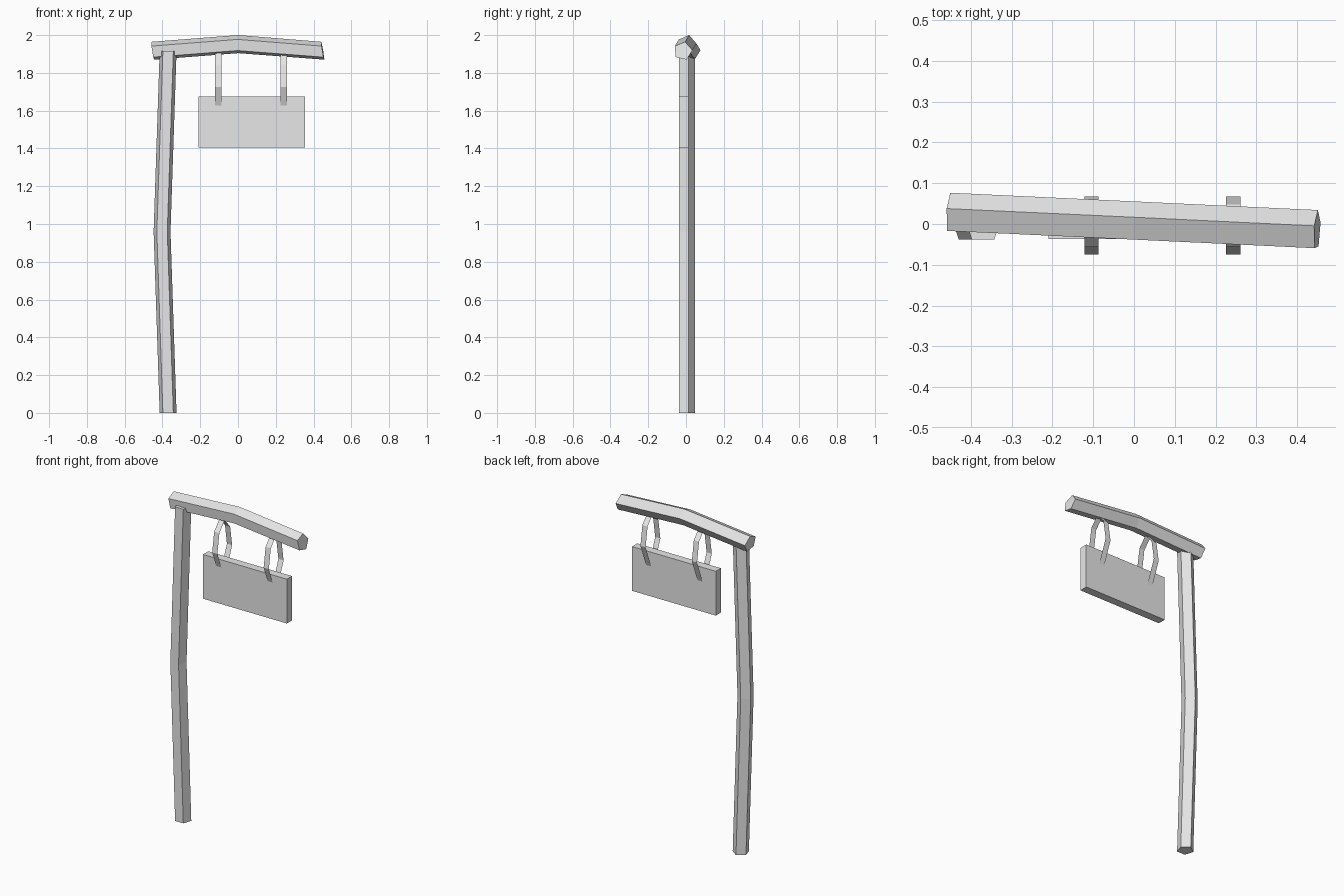
import bpy, bmesh, math
from mathutils import Vector

cube = bpy.data.objects.get("Cube")
if cube:
    bpy.data.objects.remove(cube, do_unlink=True)

grey = bpy.data.materials.new("plain_grey")
grey.use_nodes = True
colour = (0.8, 0.8, 0.8, 1)
grey.diffuse_color = colour
grey.node_tree.nodes["Principled BSDF"].inputs["Base Color"].default_value = colour


def finish(name, bm):
    bmesh.ops.recalc_face_normals(bm, faces=bm.faces)
    mesh = bpy.data.meshes.new(name)
    bm.to_mesh(mesh)
    bm.free()
    mesh.materials.append(grey)
    obj = bpy.data.objects.new(name, mesh)
    bpy.context.collection.objects.link(obj)
    return obj


def pentagon_log(name, stations, radius, start):
    """Five-sided log through (centre, side axis, up axis) stations."""
    bm = bmesh.new()
    rings = []
    for centre, side, up in stations:
        angles = [math.radians(start + 72 * i) for i in range(5)]
        rings.append([bm.verts.new(Vector(centre) + radius * (
            math.cos(a) * Vector(side) + math.sin(a) * Vector(up))) for a in angles])
    for low, high in zip(rings, rings[1:]):
        for i in range(5):
            j = (i + 1) % 5
            bm.faces.new((low[i], low[j], high[j], high[i]))
    bm.faces.new(rings[0])
    bm.faces.new(rings[-1])
    return finish(name, bm)


# Upright post with a slight bend halfway up
x_axis, y_axis = (1, 0, 0), (0, 1, 0)
pentagon_log("post", [((x, 0, z), x_axis, y_axis) for x, z in
                      ((-0.37, 0), (-0.402, 0.96), (-0.37, 1.915))], 0.047, 90)

# Arched crossbeam, turned slightly across the post
side = Vector((0.047, 1, 0)).normalized()
beam = []
for x, z, lean in ((-0.452, 1.916, -0.16), (0, 1.951, 0), (0.449, 1.916, -0.16)):
    tilt = lean if x < 0 else -lean
    up = Vector((math.sin(tilt), 0, math.cos(tilt)))
    if x > 0:
        up.x = -abs(up.x)
    beam.append(((x, 0.005 - 0.047 * x, z), side, up))
pentagon_log("crossbeam", beam, 0.0505, 76.7)

# Hanging board
bm = bmesh.new()
bmesh.ops.create_cube(bm, size=1)
bmesh.ops.scale(bm, vec=(0.565, 0.05, 0.27), verts=bm.verts)
bmesh.ops.translate(bm, vec=(0.0725, -0.012, 1.54), verts=bm.verts)
finish("sign_board", bm)


# Angular hanging loops: inset an outline, drop the middle, give it width
def hanging_loop(name, x):
    outline = [(0, 1.905), (0.052, 1.845), (0.071, 1.725), (0, 1.545)]
    outline += [(-y, z) for y, z in outline[2:0:-1]]
    bm = bmesh.new()
    face = bm.faces.new([bm.verts.new((x - 0.0175, y - 0.004, z)) for y, z in outline])
    bmesh.ops.inset_individual(bm, faces=[face], thickness=0.014)
    bmesh.ops.delete(bm, geom=[face], context='FACES_ONLY')
    band = bmesh.ops.extrude_face_region(bm, geom=bm.faces[:], use_keep_orig=True)
    moved = [v for v in band["geom"] if isinstance(v, bmesh.types.BMVert)]
    bmesh.ops.translate(bm, vec=(0.035, 0, 0), verts=moved)
    return finish(name, bm)


hanging_loop("loop_right", -0.104)
hanging_loop("loop_left", 0.243)
